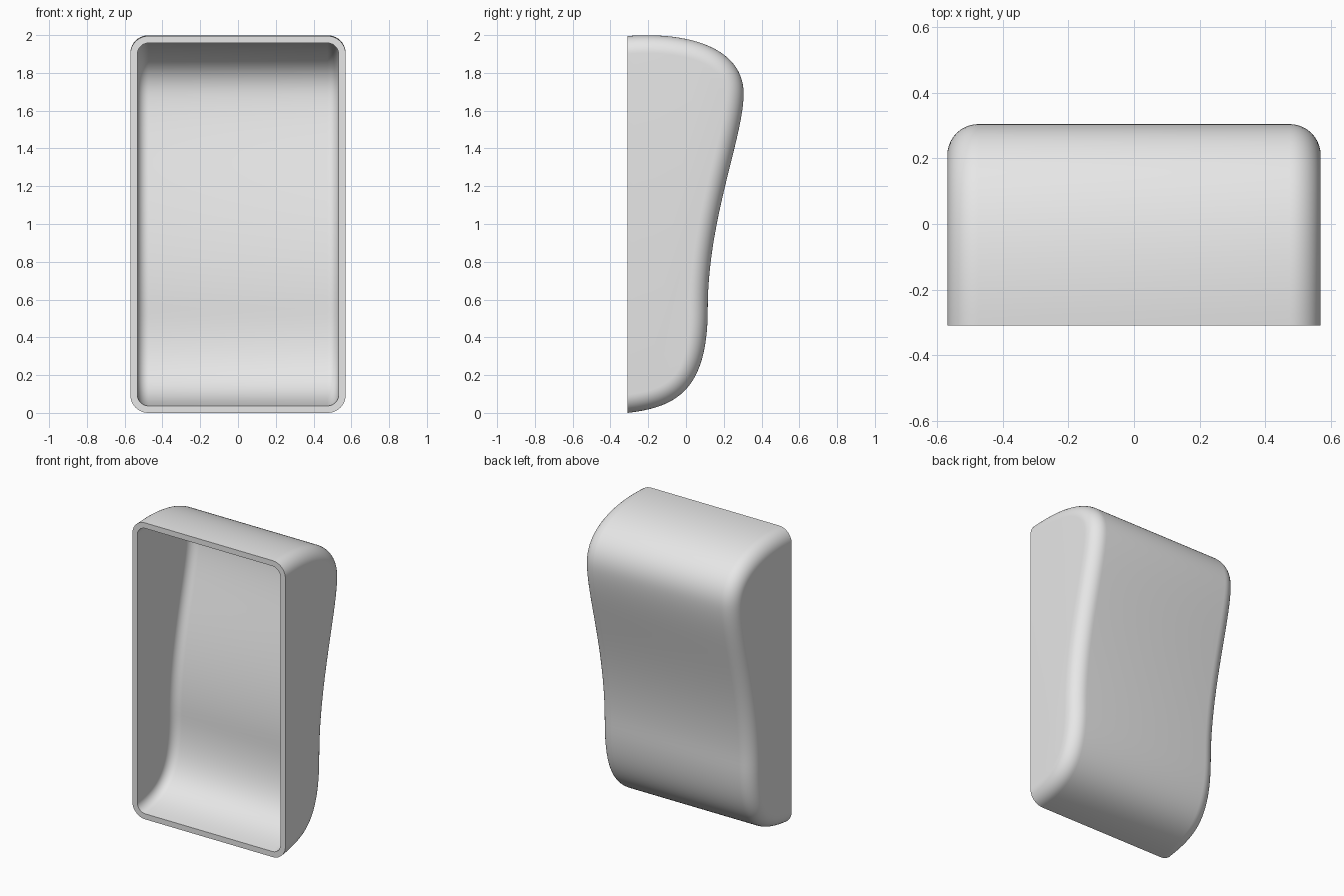
import bpy
import bmesh
from math import sin, cos, pi, radians
from mathutils import Vector
from mathutils.geometry import interpolate_bezier

if "Cube" in bpy.data.objects:
    bpy.data.objects.remove(bpy.data.objects["Cube"], do_unlink=True)

FRONT = -0.31      # plane of the open rim
HALF_WIDTH = 0.57
WALL = 0.037
STEPS = 28         # points per curve segment
ROUND = 10         # segments in each rounded side edge

# Side profile as (y, z) bezier segments, from bottom rim round the back to top rim
SEGMENTS = [
    [(FRONT, 0), (-0.05, 0.03), (0.115, 0.12), (0.115, 0.55)],
    [(0.115, 0.55), (0.115, 1.03), (0.305, 1.46), (0.305, 1.69)],
    [(0.305, 1.69), (0.305, 1.93), (0.02, 2.02), (FRONT, 1.995)],
]


def profile_with_normals():
    points = []
    for seg in SEGMENTS:
        curve = interpolate_bezier(*[Vector(p) for p in seg], STEPS + 1)
        points += curve[1:] if points else curve
    normals = []
    for i in range(len(points)):
        t = (points[min(i + 1, len(points) - 1)] - points[max(i - 1, 0)]).normalized()
        normals.append(Vector((-t.y, t.x)))
    # Ends move only vertically so that the rim stays flat
    normals[0], normals[-1] = Vector((0, 1)), Vector((0, -1))
    return list(zip(points, normals))


def add_skin(bm, profile, half_width, depth, radius):
    """Sweep the profile across x with rounded sides; return the vertex rows."""
    section = []
    for k in range(ROUND + 1):
        a = pi / 2 * k / ROUND
        section.append((half_width - radius + radius * cos(a), depth + radius * (1 - sin(a))))
    section += [(-x, d) for x, d in reversed(section)]
    rows = []
    for p, n in profile:
        row = []
        for x, d in section:
            q = p + n * d
            row.append(bm.verts.new((x, max(q.x, FRONT), q.y)))
        rows.append(row)
    for a, b in zip(rows, rows[1:]):
        for k in range(len(section) - 1):
            bm.faces.new((a[k], a[k + 1], b[k + 1], b[k]))
    # Flat side walls
    for side in (0, -1):
        bm.faces.new([row[side] for row in rows])
    return rows


bm = bmesh.new()
profile = profile_with_normals()
outer = add_skin(bm, profile, HALF_WIDTH, 0, 0.095)
inner = add_skin(bm, profile, HALF_WIDTH - WALL, WALL, 0.06)

# Flat front rim joining the outer and inner skins
for end in (0, -1):
    a, b = outer[end], inner[end]
    for k in range(len(a) - 1):
        bm.faces.new((a[k], a[k + 1], b[k + 1], b[k]))
for side in (0, -1):
    bm.faces.new((outer[0][side], outer[-1][side], inner[-1][side], inner[0][side]))
bmesh.ops.recalc_face_normals(bm, faces=bm.faces)

mesh = bpy.data.meshes.new("curved_shell")
bm.to_mesh(mesh)
bm.free()
shell = bpy.data.objects.new("curved_shell", mesh)
bpy.context.collection.objects.link(shell)

# Plain light grey finish
grey = bpy.data.materials.new("light_grey")
grey.use_nodes = True
color = (0.8, 0.8, 0.8, 1)
grey.diffuse_color = color
grey.node_tree.nodes["Principled BSDF"].inputs["Base Color"].default_value = color
mesh.materials.append(grey)

bpy.ops.object.select_all(action="DESELECT")
shell.select_set(True)
bpy.context.view_layer.objects.active = shell
bpy.ops.object.shade_smooth_by_angle(angle=radians(40))
